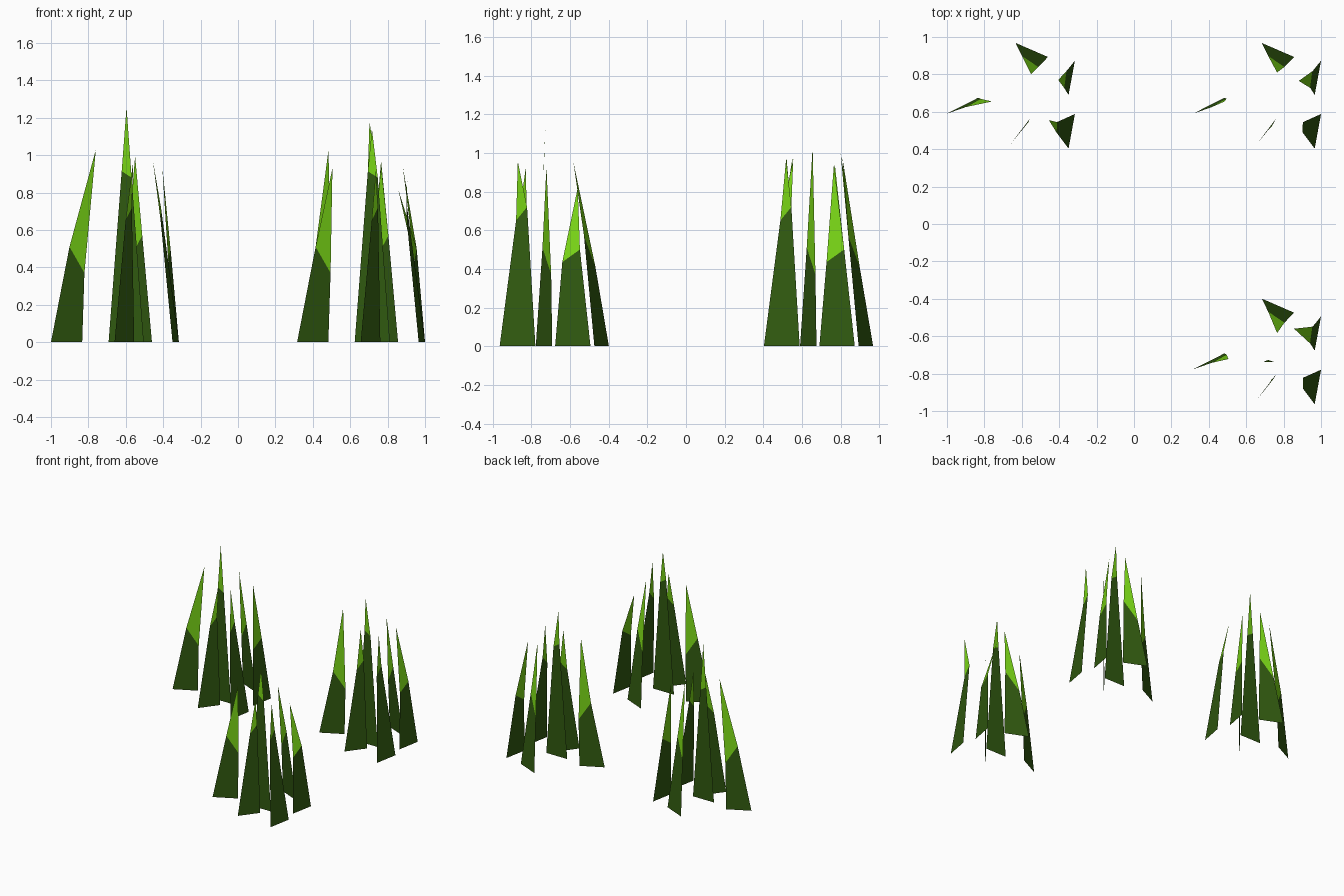
import bpy
from mathutils import Vector

if "Cube" in bpy.data.objects:
    bpy.data.objects.remove(bpy.data.objects["Cube"])


def material(name, color):
    m = bpy.data.materials.new(name)
    m.diffuse_color = (*color, 1)
    m.use_nodes = True
    m.node_tree.nodes["Principled BSDF"].inputs["Base Color"].default_value = m.diffuse_color
    return m


DARK = material("dark_stem", (0.03, 0.10, 0.005))
LIGHT = material("light_tip", (0.19, 0.66, 0.008))

# Shared lower blades: base left, base right, lean target, fold heights left/right
STEMS = [
    ((-1.0, .59), (-.833, .675), (-.80, .66, 1.03), .51, .37),
    ((-.692, .63), (-.504, .63), (-.596, .63, 1.25), .914, .88),
    ((-.66, .427), (-.555, .565), (-.572, .535, .97), .65, .72),
    ((-.633, .968), (-.46, .893), (-.55, .80, .99), .41, .57),
    ((-.35, .69), (-.316, .873), (-.40, .77, .94), .435, .50),
    ((-.35, .403), (-.316, .588), (-.445, .53, .97), .65, .72),
]

# Each clump: offset and its own bent tips
CLUMPS = {
    "grass_clump_back_left": ((0, 0), [
        (-.76, .655, 1.03), (-.596, .63, 1.257), (-.56, .55, .97),
        (-.55, .80, .995), (-.405, .77, .94), (-.455, .555, .97)]),
    "grass_clump_back_right": ((1.316, 0), [
        (-.832, .655, 1.03), (-.613, .63, 1.18), (-.58, .52, .975),
        (-.551, .81, .97), (-.435, .765, .94), (-.416, .518, .97)]),
    "grass_clump_front_right": ((1.316, -1.367), [
        (-.811, .645, .93), (-.60, .64, 1.14), (-.579, .538, .92),
        (-.551, .784, .955), (-.46, .807, .82), (-.406, .497, .955)]),
}


def grass_clump(name, offset, tips):
    verts, faces = [], []
    for (left, right, lean, zl, zr), tip in zip(STEMS, tips):
        lean = Vector(lean)
        a, b = Vector((*left, 0)), Vector((*right, 0))
        i = len(verts)
        verts += [a, b, b.lerp(lean, zr / lean.z), a.lerp(lean, zl / lean.z), Vector(tip)]
        # dark stem quad, light tip triangle
        faces += [(i, i + 1, i + 2, i + 3), (i + 3, i + 2, i + 4)]
    mesh = bpy.data.meshes.new(name)
    mesh.from_pydata(verts, [], faces)
    mesh.materials.append(DARK)
    mesh.materials.append(LIGHT)
    for p in mesh.polygons:
        p.material_index = p.index % 2
    obj = bpy.data.objects.new(name, mesh)
    obj.location = (*offset, 0)
    bpy.context.collection.objects.link(obj)


for clump, (offset, tips) in CLUMPS.items():
    grass_clump(clump, offset, tips)
